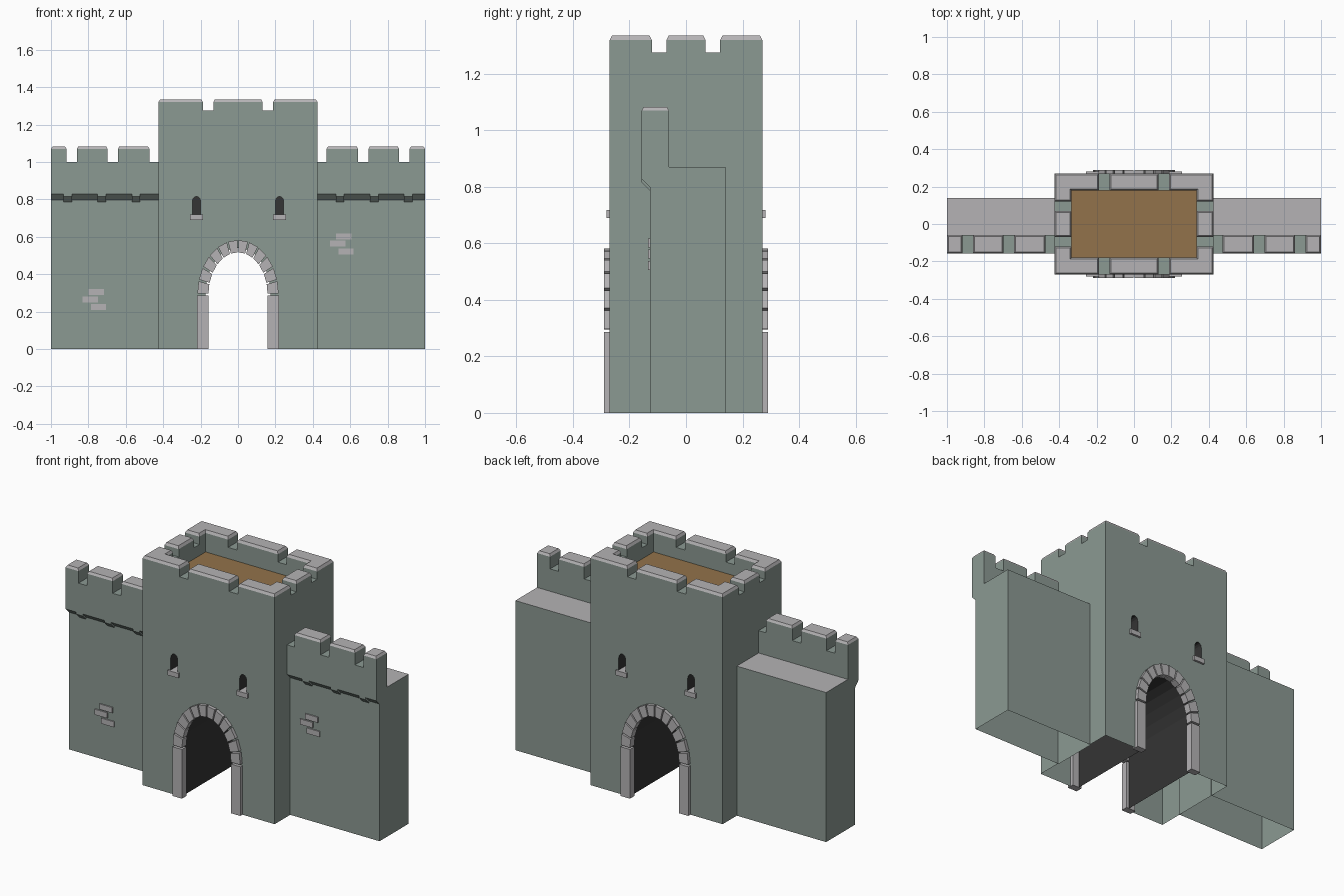
import bpy, bmesh
from math import sin, cos, pi, radians

if "Cube" in bpy.data.objects:
    bpy.data.objects.remove(bpy.data.objects["Cube"])


def material(name, rgb):
    m = bpy.data.materials.new(name)
    m.diffuse_color = (*rgb, 1)
    m.use_nodes = True
    m.node_tree.nodes["Principled BSDF"].inputs["Base Color"].default_value = m.diffuse_color
    return m


WALL = material("wall_green", (0.26, 0.32, 0.29))
STONE = material("stone_grey", (0.46, 0.45, 0.46))
DARK = material("dark_interior", (0.035, 0.035, 0.035))
WOOD = material("wood_floor", (0.29, 0.17, 0.07))


def rect(a0, a1, b0, b1):
    return [(a0, b0), (a1, b0), (a1, b1), (a0, b1)]


def prisms(name, axis, parts, mat=STONE):
    """One object from parts (profile, start, end) extruded along x or y; profiles hold (other axis, z)."""
    bm = bmesh.new()
    for pts, a, b in parts:
        ends = []
        for t in (a, b):
            ends.append([bm.verts.new((t, u, z) if axis == "x" else (u, t, z)) for u, z in pts])
        p, q = ends
        n = len(p)
        bm.faces.new(p)
        bm.faces.new(q[::-1])
        for i in range(n):
            bm.faces.new((p[i], q[i], q[(i + 1) % n], p[(i + 1) % n]))
    bmesh.ops.recalc_face_normals(bm, faces=bm.faces[:])
    me = bpy.data.meshes.new(name)
    bm.to_mesh(me)
    bm.free()
    me.materials.append(mat)
    ob = bpy.data.objects.new(name, me)
    bpy.context.collection.objects.link(ob)
    return ob


def carve(ob, cutters):
    for c in cutters:
        c.hide_render = True
        m = ob.modifiers.new("cut", "BOOLEAN")
        m.operation, m.solver, m.object = "DIFFERENCE", "EXACT", c
    dg = bpy.context.evaluated_depsgraph_get()
    me = bpy.data.meshes.new_from_object(ob.evaluated_get(dg))
    ob.modifiers.clear()
    ob.data = me
    for c in cutters:
        bpy.data.objects.remove(c)


def finish(ob, top, cap_h, paint):
    """Open the bottom, colour the faces, add chamfered grey caps on the merlons."""
    me = ob.data
    me.materials.clear()
    for m in (WALL, STONE, DARK, WOOD):
        me.materials.append(m)
    bm = bmesh.new()
    bm.from_mesh(me)
    bm.normal_update()
    bottom = [f for f in bm.faces if f.normal.z < -0.9 and f.calc_center_median().z < 0.01]
    bmesh.ops.delete(bm, geom=bottom, context="FACES")
    for f in bm.faces:
        f.material_index = paint(f.calc_center_median(), f.normal)
    caps = [f for f in bm.faces if f.normal.z > 0.9 and abs(f.calc_center_median().z - top) < 0.002]
    rim = bmesh.ops.inset_region(bm, faces=caps, thickness=0.008, use_even_offset=True)["faces"]
    for v in {v for f in caps for v in f.verts}:
        v.co.z += cap_h
    for f in caps + rim:
        f.material_index = 1
    bm.normal_update()
    bm.to_mesh(me)
    bm.free()


# gate tower
tower = prisms("gate_tower", "y", [(rect(-0.425, 0.425, 0, 1.32), -0.27, 0.27)], WALL)
cutters = [prisms("roof_pocket", "y", [(rect(-0.333, 0.333, 1.21, 1.5), -0.178, 0.178)])]
for s in (-1, 1):
    cutters.append(prisms("crenel_x", "y", [(rect(s * 0.16 - 0.028, s * 0.16 + 0.028, 1.275, 1.45), -0.4, 0.4)]))
    cutters.append(prisms("crenel_y", "x", [(rect(s * 0.095 - 0.026, s * 0.095 + 0.026, 1.275, 1.45), -0.6, 0.6)]))
arch = [(-0.175, -0.1), (0.175, -0.1)]
arch += [(0.175 * cos(pi * i / 12), 0.29 + 0.25 * sin(pi * i / 12)) for i in range(13)]
cutters.append(prisms("tunnel", "y", [(arch, -0.5, 0.5)]))
for sx in (-1, 1):
    for sy in (-1, 1):
        c = sx * 0.222
        slit = [(c - 0.022, 0.7), (c + 0.022, 0.7)]
        slit += [(c + 0.022 * cos(pi * i / 6), 0.79 + 0.026 * sin(pi * i / 6)) for i in range(7)]
        cutters.append(prisms("window_slit", "y", [(slit, sy * 0.19, sy * 0.35)]))
carve(tower, cutters)


def paint_tower(c, n):
    if n.z > 0.9 and abs(c.z - 1.21) < 0.01:
        return 3
    if abs(c.x) < 0.3 and c.z < 0.9 and abs(c.y) < 0.265:
        return 2
    return 0


finish(tower, 1.32, 0.015, paint_tower)

# arch surround, window sills on both faces
for side, sy in (("front", -1), ("back", 1)):
    y0, y1 = sy * 0.25, sy * 0.29
    stones = []
    for i in range(12):
        a, b = radians(15 * i + 1), radians(15 * i + 14)
        m = (a + b) / 2
        outer = [(0.217 * cos(t), 0.292 + 0.29 * sin(t)) for t in (a, b)]
        inner = [(0.158 * cos(t), 0.292 + 0.225 * sin(t)) for t in (b, a)]
        stones.append((outer + inner, y0, y1))
    prisms(side + "_arch_stones", "y", stones)
    prisms(side + "_arch_posts", "y", [(rect(s * 0.158, s * 0.218, 0, 0.286), y0, y1) for s in (-1, 1)])
    prisms(side + "_window_sills", "y",
           [(rect(s * 0.187, s * 0.257, 0.69, 0.718), sy * 0.2, sy * 0.282) for s in (-1, 1)])

# side walls with overhanging battlements
profile = [(-0.127, 0), (0.14, 0), (0.14, 0.87), (-0.06, 0.87), (-0.06, 1.07),
           (-0.157, 1.07), (-0.157, 0.828), (-0.127, 0.798)]
corbel = [(-0.157, 0.828), (-0.157, 0.816), (-0.127, 0.786), (-0.127, 0.798)]
for side, s in (("left", -1), ("right", 1)):
    wall = prisms(side + "_wall", "x", [(profile, s * 0.42, s)], WALL)
    carve(wall, [prisms("crenel", "y", [(rect(s * a, s * b, 1.0, 1.2), -0.3, 0.3)])
                 for a, b in ((0.3, 0.473), (0.642, 0.697), (0.862, 0.917))])
    finish(wall, 1.07, 0.013, lambda c, n: 1 if n.z > 0.9 and abs(c.z - 0.87) < 0.01 else 0)
    prisms(side + "_corbels", "x", [(corbel, s * (x - 0.022), s * (x + 0.022)) for x in (0.545, 0.728, 0.91)], WALL)

# raised bricks
for side, x, z in (("left", -0.77, 0.265), ("right", 0.553, 0.562)):
    prisms(side + "_bricks", "y", [(rect(x + dx - 0.041, x + dx + 0.041, z + dz - 0.016, z + dz + 0.016), -0.134, -0.12)
                                   for dx, dz in ((0.013, 0.04), (-0.02, 0.001), (0.024, -0.04))])
